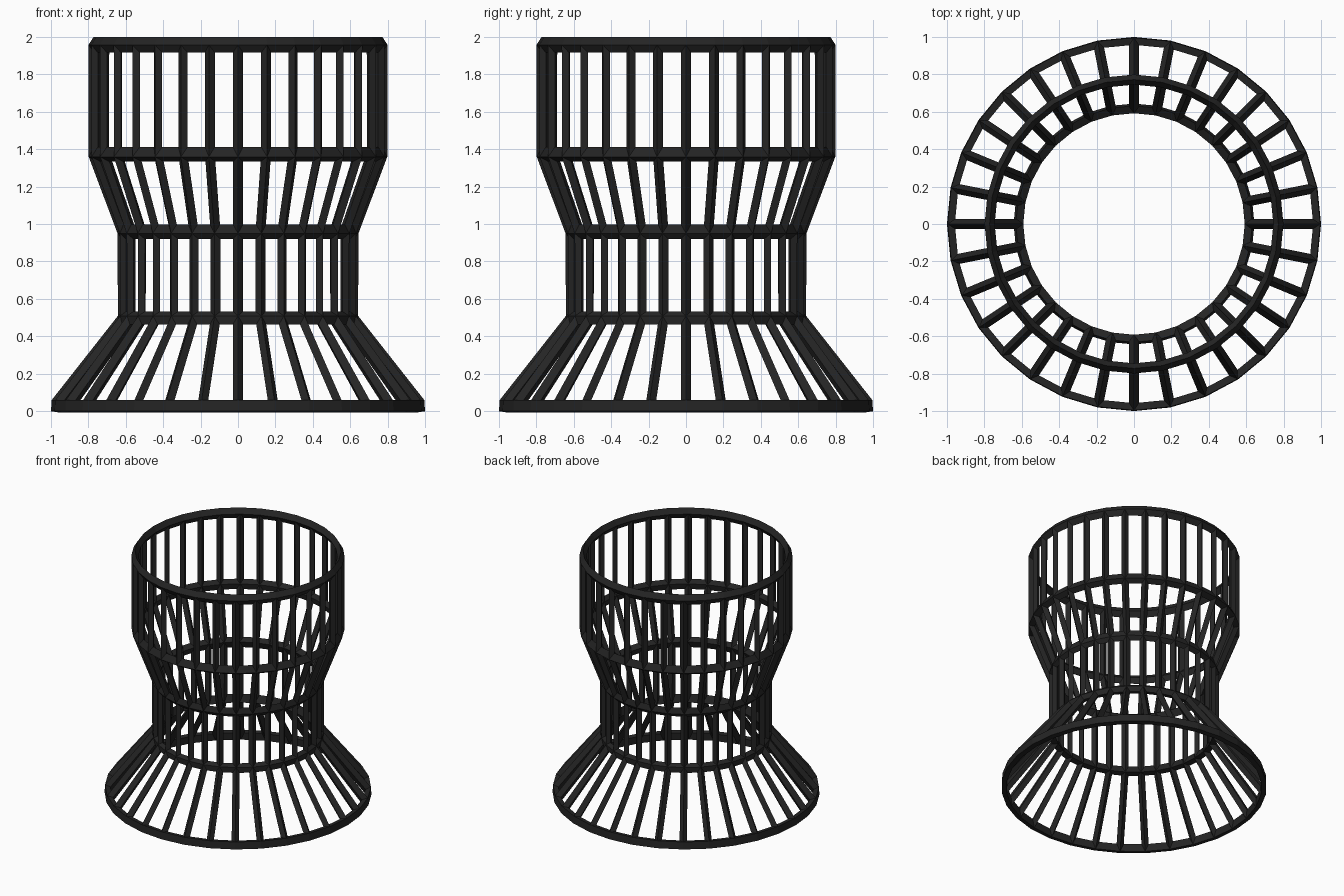
import bpy, bmesh, math

if "Cube" in bpy.data.objects:
    bpy.data.objects.remove(bpy.data.objects["Cube"])

SIDES = 32
STRETCH = 1.57   # vertical stretch applied after the lattice thickness
# centre-line profile (radius, height) of the basket
PROFILE = [(0.979, 0.026), (0.618, 0.49), (0.618, 0.961), (0.772, 1.37), (0.772, 1.958)]

# lathed shell
bm = bmesh.new()
rings = []
for r, z in PROFILE:
    rings.append([bm.verts.new((r * math.cos(2 * math.pi * i / SIDES),
                                r * math.sin(2 * math.pi * i / SIDES),
                                z / STRETCH)) for i in range(SIDES)])
for low, high in zip(rings, rings[1:]):
    for i in range(SIDES):
        j = (i + 1) % SIDES
        bm.faces.new((low[i], low[j], high[j], high[i]))
bm.normal_update()
mesh = bpy.data.meshes.new("wire_basket")
bm.to_mesh(mesh)
bm.free()

basket = bpy.data.objects.new("wire_basket", mesh)
basket.scale.z = STRETCH
bpy.context.collection.objects.link(basket)

# shell edges become diamond-section bars
wire = basket.modifiers.new("bars", 'WIREFRAME')
wire.thickness = 0.054
wire.offset = 0
wire.use_boundary = True
wire.use_even_offset = True
wire.use_relative_offset = False
wire.use_replace = True

# dark metal
mat = bpy.data.materials.new("dark_metal")
mat.diffuse_color = (0.018, 0.018, 0.018, 1)
mat.use_nodes = True
mat.node_tree.nodes["Principled BSDF"].inputs["Base Color"].default_value = mat.diffuse_color
mesh.materials.append(mat)
